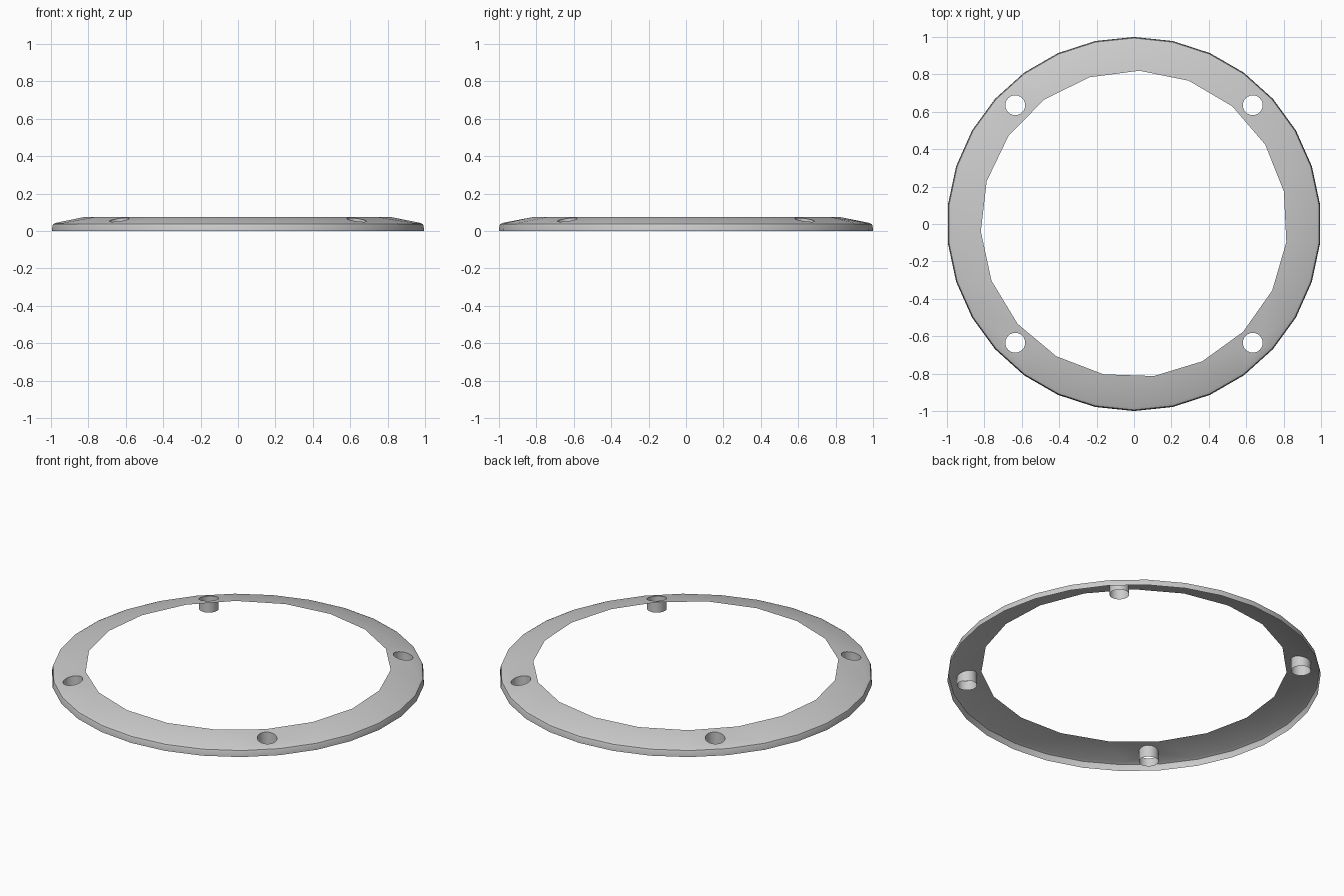
import bpy
import bmesh
from math import cos, sin, pi, radians, hypot

cube = bpy.data.objects.get("Cube")
if cube:
    bpy.data.objects.remove(cube, do_unlink=True)

INNER_R, INNER_Z = 0.82, 0.075
SHOULDER_R, SHOULDER_Z = 0.98, 0.043


def slope(r):
    """Height of the sloping top face at a given radius."""
    return INNER_Z + (r - INNER_R) * (SHOULDER_Z - INNER_Z) / (SHOULDER_R - INNER_R)


def ring(bm, radius, sides, start=0.0, cx=0.0, cy=0.0, z=0.0):
    return [bm.verts.new((cx + radius * cos(start + 2 * pi * i / sides),
                          cy + radius * sin(start + 2 * pi * i / sides), z))
            for i in range(sides)]


def loop_edges(bm, verts):
    return [bm.edges.new((v, verts[i - 1])) for i, v in enumerate(verts)]


def bridge(bm, top, bottom):
    for i in range(len(top)):
        bm.faces.new((top[i - 1], bottom[i - 1], bottom[i], top[i]))


def finish(bm, name, material):
    mesh = bpy.data.meshes.new(name)
    bm.to_mesh(mesh)
    bm.free()
    obj = bpy.data.objects.new(name, mesh)
    bpy.context.collection.objects.link(obj)
    mesh.materials.append(material)
    bpy.ops.object.select_all(action='DESELECT')
    obj.select_set(True)
    bpy.context.view_layer.objects.active = obj
    bpy.ops.object.shade_smooth_by_angle(angle=radians(35))
    return obj


grey = bpy.data.materials.new("plain grey")
grey.use_nodes = True
colour = (0.6, 0.6, 0.6, 1)
grey.diffuse_color = colour
grey.node_tree.nodes["Principled BSDF"].inputs["Base Color"].default_value = colour

HOLES = [(x, y) for x in (-0.635, 0.635) for y in (-0.635, 0.635)]
HOLE_R = 0.053

# Sloping ring plate with four screw holes, filled flat and then raised
bm = bmesh.new()
shoulder = ring(bm, SHOULDER_R, 30, pi / 2)
loops = [shoulder, ring(bm, INNER_R, 19, radians(88))]
loops += [ring(bm, HOLE_R, 24, 0, x, y) for x, y in HOLES]
edges = [e for verts in loops for e in loop_edges(bm, verts)]
bmesh.ops.triangle_fill(bm, edges=edges, use_beauty=True, normal=(0, 0, 1))
for face in bm.faces:
    face.normal_update()
    if face.normal.z < 0:
        face.normal_flip()
for v in bm.verts:
    v.co.z = slope(hypot(v.co.x, v.co.y))

# Rounded shoulder and open-bottomed outer wall
upper = shoulder
for radius, z in ((0.994, 0.036), (0.998, 0.025), (1.0, 0.0)):
    lower = ring(bm, radius, 30, pi / 2, z=z)
    bridge(bm, upper, lower)
    upper = lower
finish(bm, "ring_plate", grey)

# Short sleeves lining the screw holes
bm = bmesh.new()
for x, y in HOLES:
    top = ring(bm, HOLE_R, 24, 0, x, y)
    for v in top:
        v.co.z = slope(hypot(v.co.x, v.co.y))
    bridge(bm, ring(bm, HOLE_R, 24, 0, x, y), top)
finish(bm, "screw_sleeves", grey)
